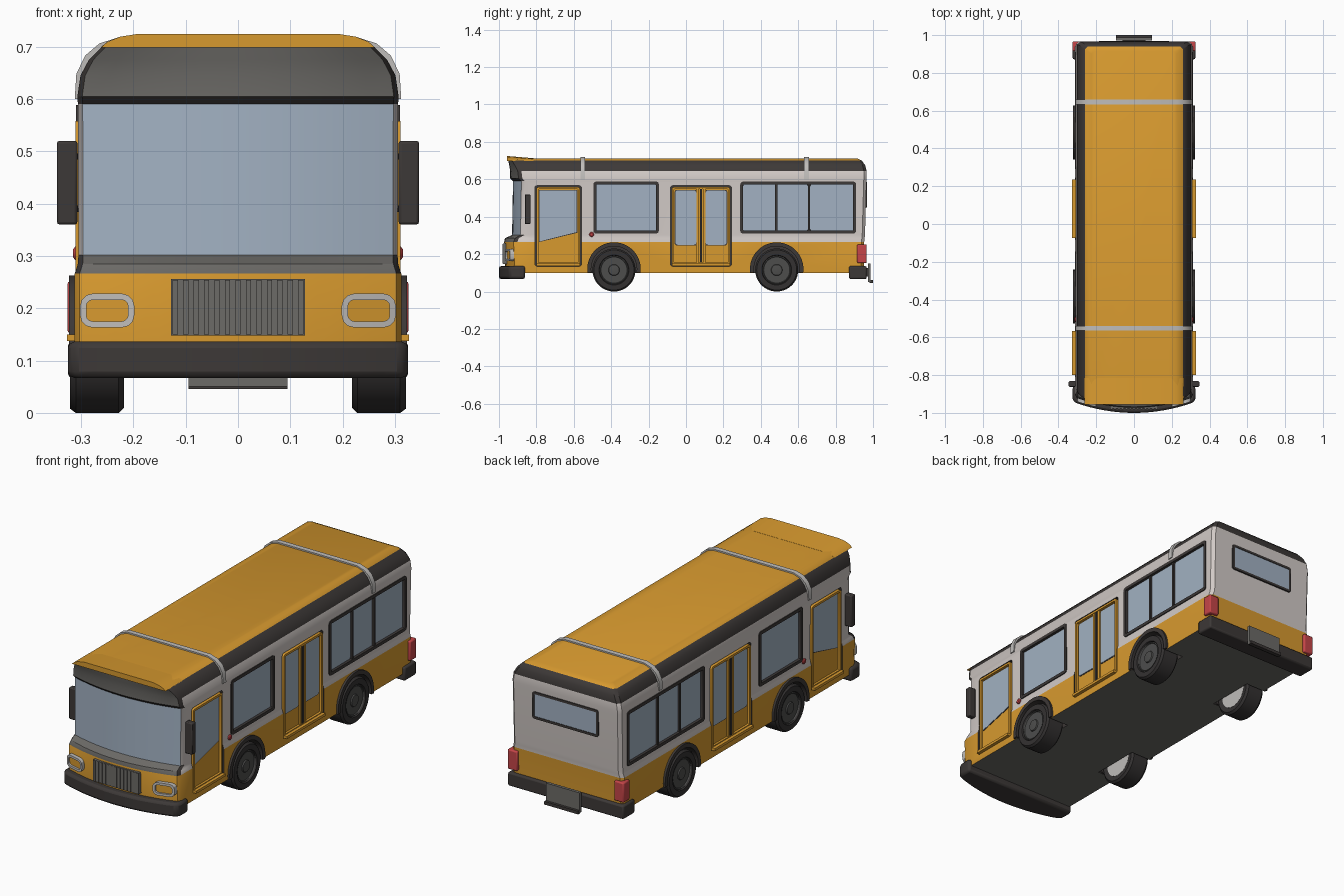
import bpy, bmesh, math

if "Cube" in bpy.data.objects:
    bpy.data.objects.remove(bpy.data.objects["Cube"])

def material(name, c):
    m = bpy.data.materials.new(name)
    m.diffuse_color = (*c, 1)
    m.use_nodes = True
    m.node_tree.nodes["Principled BSDF"].inputs["Base Color"].default_value = m.diffuse_color
    return m

DARK = material("dark trim", (.046, .040, .038))
YELLOW = material("yellow paint", (.68, .32, .028))
WHITE = material("off white paint", (.64, .59, .565))
GLASS = material("window glass", (.36, .44, .54))
GREY = material("grey plastic", (.15, .145, .135))
SILVER = material("silver metal", (.52, .505, .49))
RED = material("red lamp", (.56, .06, .065))
TYRE = material("tyre rubber", (.034, .031, .031))
HUB = material("wheel metal", (.075, .075, .073))

def finish(bm, name, mats, mirror=False, bevel=0):
    bmesh.ops.recalc_face_normals(bm, faces=bm.faces)
    me = bpy.data.meshes.new(name)
    bm.to_mesh(me)
    bm.free()
    for m in mats:
        me.materials.append(m)
    ob = bpy.data.objects.new(name, me)
    bpy.context.collection.objects.link(ob)
    if bevel:
        b = ob.modifiers.new("bevel", 'BEVEL')
        b.width, b.segments, b.limit_method = bevel, 2, 'ANGLE'
    if mirror:
        ob.modifiers.new("mirror", 'MIRROR')
    return ob

# Maps from flat outline (u, v) and depth d to space
SIDE = lambda u, v, d: (d, u, v)
CROSS = lambda u, v, d: (u, d, v)
PLAN = lambda u, v, d: (u, v, d)
front_y = lambda x: -.97 + .05 * (x / .303) ** 2
FRONT = lambda u, v, d: (u, front_y(u) - d, v)
LIP = lambda u, v, d: (u, -.956 + .14 * d, .70 + (v - .70) * (1 - .48 * d))

def prism(name, outer, d0, d1, mat, f, inner=None, mirror=False, bevel=0):
    bm = bmesh.new()
    loop = lambda pts, d: [bm.verts.new(f(u, v, d)) for u, v in pts]
    n = len(outer)
    a, b = loop(outer, d0), loop(outer, d1)
    pairs = [(a, b)]
    if inner:
        c, e = loop(inner, d0), loop(inner, d1)
        pairs += [(c, e), (a, c), (b, e)]
    else:
        bm.faces.new(a)
        bm.faces.new(b)
    for p, q in pairs:
        for i in range(n):
            j = (i + 1) % n
            bm.faces.new((p[i], p[j], q[j], q[i]))
    return finish(bm, name, [mat], mirror, bevel)

def rrect(u0, u1, v0, v1, r=.012, n=3):
    pts = []
    for k, (cu, cv) in enumerate([(u1-r, v1-r), (u0+r, v1-r), (u0+r, v0+r), (u1-r, v0+r)]):
        for i in range(n + 1):
            t = math.pi / 2 * (k + i / n)
            pts.append((cu + r * math.cos(t), cv + r * math.sin(t)))
    return pts

def frame(name, box, t, d0, d1, mat, f, r=.012, mirror=True):
    u0, u1, v0, v1 = box
    return prism(name, rrect(*box, r), d0, d1, mat, f,
                 rrect(u0+t, u1-t, v0+t, v1-t, max(r-t, .003)), mirror)

def box(name, x0, x1, y0, y1, z0, z1, mat, mirror=False, bevel=0):
    return prism(name, [(x0, y0), (x1, y0), (x1, y1), (x0, y1)], z0, z1, mat, PLAN, None, mirror, bevel)

def lathe(name, prof, y, z, mat, closed=False, mirror=True, n=40):
    """Turn (radius, x) points about an x-parallel axis."""
    bm = bmesh.new()
    rings = [[bm.verts.new((x, y + r * math.cos(2*math.pi*i/n), z + r * math.sin(2*math.pi*i/n)))
              for i in range(n)] for r, x in prof]
    for k in range(len(rings) if closed else len(rings) - 1):
        p, q = rings[k], rings[(k + 1) % len(rings)]
        for i in range(n):
            bm.faces.new((p[i], p[(i+1) % n], q[(i+1) % n], q[i]))
    if not closed:
        bm.faces.new(rings[0])
        bm.faces.new(rings[-1])
    return finish(bm, name, [mat], mirror)

# Body shell: stacked plan outlines (z, half width, front y, front bulge, rear y)
layers = [(.10, .312, -.965, .05, .950), (.266, .312, -.972, .05, .953),
          (.285, .306, -.968, .055, .955), (.302, .305, -.930, .045, .957),
          (.59, .306, -.925, .045, .965), (.605, .307, -.940, .045, .966),
          (.645, .301, -.940, .04, .966), (.675, .285, -.945, .03, .958),
          (.70, .26, -.950, .02, .940), (.712, .225, -.952, .012, .915)]
slots = {'D': 0, 'Y': 1, 'W': 2, 'G': 3, 'P': 4}
bm = bmesh.new()
rings = []
for z, w, yf, bulge, yr in layers:
    pts = [(t / 6 * w * .97, yf + bulge * (t / 6) ** 2) for t in range(-6, 7)]
    pts += [(w, yf+bulge+.02), (w, yr-.015), (w-.015, yr), (.015-w, yr), (-w, yr-.015), (-w, yf+bulge+.02)]
    rings.append([bm.verts.new((x, y, z)) for x, y in pts])
for k in range(len(rings) - 1):
    p, q = rings[k], rings[k + 1]
    for j in range(19):
        face = bm.faces.new((p[j], p[(j+1) % 19], q[(j+1) % 19], q[j]))
        scheme = "YPPGDPPPY" if j < 12 else "YDDWDDDDY" if j in (12, 18) else "YWWWWWDDY"
        face.material_index = slots[scheme[k]]
bm.faces.new(rings[0]).material_index = 4
bm.faces.new(rings[-1]).material_index = 1
body = finish(bm, "body_shell", [DARK, YELLOW, WHITE, GLASS, GREY])

def cut(cutter):
    """Subtract a cutter from the body, then drop it."""
    cutter.hide_render = True
    m = body.modifiers.new("cut", 'BOOLEAN')
    m.operation, m.object, m.solver = 'DIFFERENCE', cutter, 'EXACT'
    bpy.context.view_layer.objects.active = body
    bpy.ops.object.modifier_apply(modifier=m.name)
    bpy.data.objects.remove(cutter)

# Wheels, arches and wheel wells
for tag, y in (("front", -.385), ("rear", .485)):
    cut(lathe("well_cutter", [(.128, .205), (.128, .4)], y, .118, DARK))
    arc = [math.radians(-8 + 196 * i / 28) for i in range(29)]
    prism(tag + "_wheel_arch",
          [(y + .143*math.cos(t), .12 + .143*math.sin(t)) for t in arc] +
          [(y + .122*math.cos(t), .12 + .122*math.sin(t)) for t in reversed(arc)],
          .22, .323, DARK, SIDE, None, True)
    lathe(tag + "_tyre", [(.078, .222), (.105, .218), (.115, .228), (.115, .310), (.107, .321), (.08, .321), (.076, .312)],
          y, .115, TYRE, True)
    lathe(tag + "_rim", [(.079, .312), (.072, .317), (.066, .305), (.034, .303), (.028, .318), (.012, .32)],
          y, .115, HUB)
    lathe(tag + "_wheel_back", [(.08, .221), (.08, .24)], y, .115, SILVER)

# Side windows, set into pockets
def window(name, y0, y1, panes):
    cut(prism("pocket_cutter", rrect(y0+.004, y1-.004, .314, .584), .287, .4, DARK, SIDE, None, True))
    frame(name + "_frame", (y0, y1, .31, .588), .016, .285, .310, DARK, SIDE, .015)
    for a, b in panes:
        prism(name + "_glass", rrect(a, b, .322, .576), .28, .296, GLASS, SIDE, None, True)
    for (_, a), (b, _) in zip(panes, panes[1:]):
        box(name + "_post", .285, .305, a, b, .32, .58, DARK, True)

window("middle_window", -.495, -.145, [(-.481, -.159)])
window("rear_side_window", .29, .91, [(.305, .477), (.488, .652), (.664, .895)])

# Doors, set into pockets
def door(name, y0, y1, glasses):
    cut(prism("pocket_cutter", rrect(y0-.008, y1+.008, .135, .566), .285, .4, DARK, SIDE, None, True))
    prism(name + "_panel", rrect(y0, y1, .143, .558, .01), .28, .299, YELLOW, SIDE, None, True)
    frame(name + "_frame", (y0, y1, .143, .558), .011, .28, .311, YELLOW, SIDE, .01)
    box(name + "_sill", .29, .327, y0, y1, .137, .150, YELLOW, True)
    for g in glasses:
        cu, cv = sum(p[0] for p in g) / len(g), sum(p[1] for p in g) / len(g)
        grow = [(u + math.copysign(.004, u-cu), v + math.copysign(.004, v-cv)) for u, v in g]
        prism(name + "_gasket", grow, .29, .3005, DARK, SIDE, None, True)
        prism(name + "_glass", g, .29, .302, GLASS, SIDE, None, True)

door("front_door", -.80, -.567, [[(-.782, .268), (-.585, .318), (-.585, .54), (-.782, .54)]])
door("middle_door", -.075, .235, [rrect(-.057, .055, .25, .54), rrect(.105, .217, .25, .54)])
box("middle_door_seam", .29, .309, .074, .086, .15, .55, DARK, True)
for y in (.062, .098):
    box("middle_door_post", .29, .308, y - .006, y + .006, .15, .55, YELLOW, True)

# Rear window
frame("rear_window_frame", (-.185, .185, .448, .585), .012, .95, .969, DARK, CROSS, .012, False)
prism("rear_window_glass", rrect(-.175, .175, .456, .577), .95, .9665, GLASS, CROSS)

# Roof lip and roof straps
edge = [(.262, .698), (.25, .709), (.225, .719), (.19, .7245)]
prism("roof_lip", edge + [(-x, z) for x, z in reversed(edge)], 0, 1, YELLOW, LIP)
half = [(.312, .60), (.309, .648), (.292, .683), (.265, .706), (.225, .719)]
inside = [(.300, .60), (.297, .645), (.281, .675), (.256, .696), (.223, .707)]
arch = half + [(-x, z) for x, z in reversed(half)] + [(-x, z) for x, z in inside] + inside[::-1]
for y in (-.552, .645):
    prism("roof_strap", arch, y - .013, y + .013, SILVER, CROSS)

# Front bumper, grille and headlights
bump = [(t / 8 * .315, -1 + .055 * (t / 8) ** 2) for t in range(-8, 9)]
prism("front_bumper", bump + [(.325, -.925), (.325, -.86), (-.325, -.86), (-.325, -.925)],
      .067, .136, DARK, PLAN, None, False, .012)
box("front_grille", -.128, .128, -.978, -.94, .148, .256, GREY)
for i in range(13):
    x = -.12 + .02 * i
    box("grille_slat", x - .005, x + .005, -.981, -.97, .15, .254, GREY)
frame("headlight_ring", (.198, .302, .163, .228), .012, -.012, .02, SILVER, FRONT, .024)
prism("headlight_lens", rrect(.208, .292, .173, .218, .016), -.01, .010, YELLOW, FRONT, None, True)

# Wing mirrors
box("wing_mirror", .307, .346, -.862, -.832, .36, .52, DARK, True, .005)
for z in (.39, .49):
    box("mirror_arm", .29, .325, -.85, -.838, z - .006, z + .006, DARK, True)

# Rear bumper, plate, tail lights and side markers
box("rear_bumper", -.325, .325, .872, .966, .067, .136, DARK, False, .008)
box("plate_bracket", -.06, .06, .95, .98, .08, .125, DARK)
box("rear_plate", -.095, .095, .972, .987, .05, .15, GREY)
box("rear_plate_foot", -.095, .095, .98, 1.0, .046, .062, DARK)
box("tail_light", .272, .326, .915, .966, .152, .252, RED, True, .006)
lathe("side_marker", [(.013, .30), (.013, .311), (.008, .315)], -.505, .305, RED, n=16)

# Smooth shading with sharp edges kept
for ob in bpy.context.scene.objects:
    ob.select_set(True)
bpy.context.view_layer.objects.active = body
bpy.ops.object.shade_smooth_by_angle(angle=math.radians(30))
